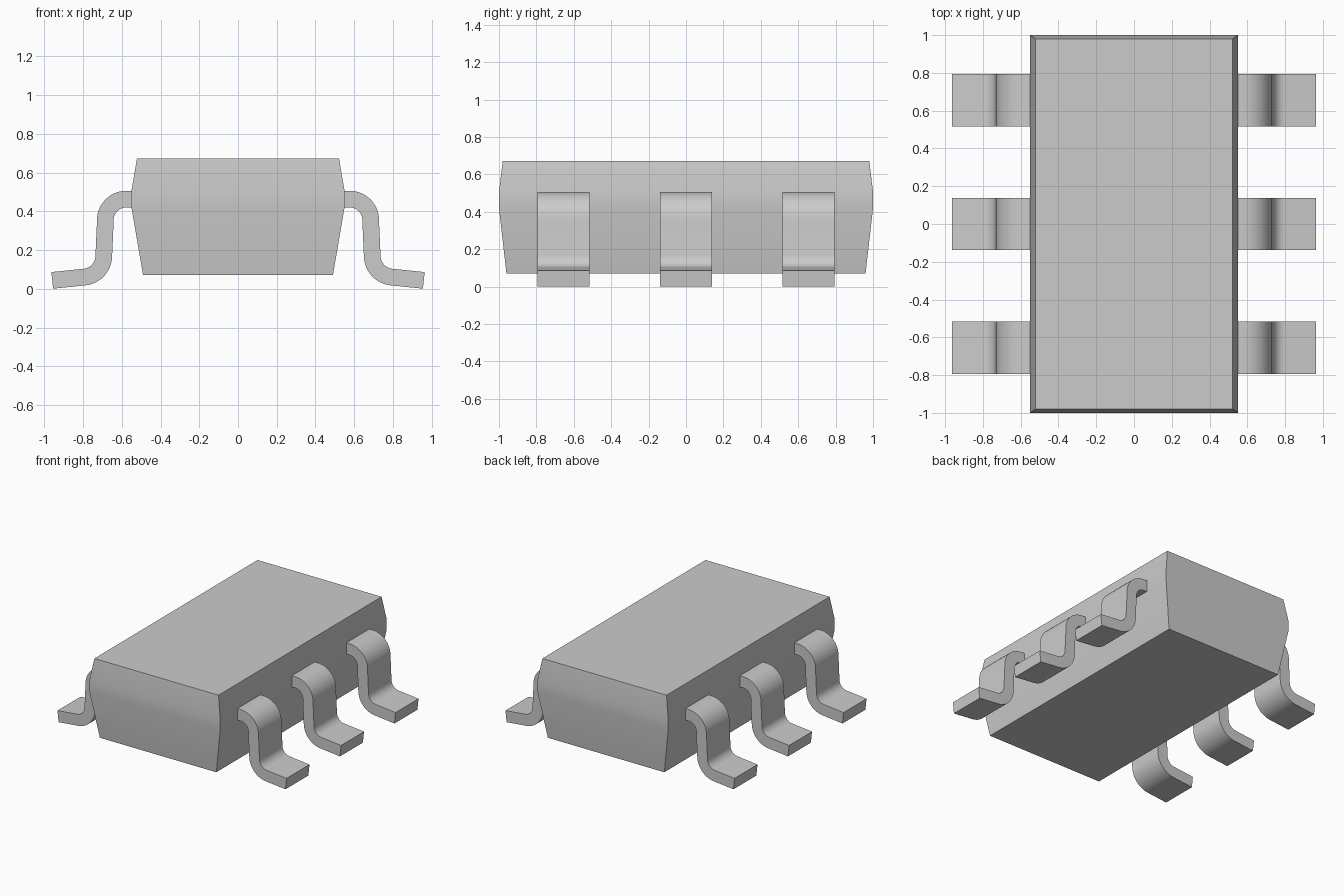
import bpy, bmesh
from math import radians, cos, sin
from mathutils import Vector

cube = bpy.data.objects.get("Cube")
if cube:
    bpy.data.objects.remove(cube, do_unlink=True)

GREY = (0.6, 0.6, 0.6, 1)
mat = bpy.data.materials.new("plain grey")
mat.use_nodes = True
mat.diffuse_color = GREY
mat.node_tree.nodes["Principled BSDF"].inputs["Base Color"].default_value = GREY


def finish(bm, name):
    bmesh.ops.recalc_face_normals(bm, faces=bm.faces)
    mesh = bpy.data.meshes.new(name)
    bm.to_mesh(mesh)
    bm.free()
    mesh.materials.append(mat)
    obj = bpy.data.objects.new(name, mesh)
    bpy.context.collection.objects.link(obj)
    bpy.ops.object.select_all(action='DESELECT')
    obj.select_set(True)
    bpy.context.view_layer.objects.active = obj
    bpy.ops.object.shade_smooth_by_angle(angle=radians(30))
    return obj


# Body: stacked rectangles, widest at the belt where the leads emerge
def build_body():
    bm = bmesh.new()
    rings = []
    for x, y, z in [(0.49, 0.96, 0.07), (0.55, 1.0, 0.42), (0.55, 1.0, 0.505), (0.522, 0.98, 0.672)]:
        rings.append([bm.verts.new((sx * x, sy * y, z))
                      for sx, sy in ((-1, -1), (1, -1), (1, 1), (-1, 1))])
    for a, b in zip(rings, rings[1:]):
        for i in range(4):
            j = (i + 1) % 4
            bm.faces.new((a[i], a[j], b[j], b[i]))
    bm.faces.new(rings[0])
    bm.faces.new(rings[-1])
    finish(bm, "body")


# Lead: constant-thickness S-shaped strip
THICK, WIDTH, STEPS = 0.086, 0.276, 12


def arc(cx, cz, r, start, end):
    angles = [radians(start + (end - start) * i / STEPS) for i in range(STEPS + 1)]
    return [Vector((cx + r * cos(a), cz + r * sin(a))) for a in angles]


centre_line = ([Vector((0.54, 0.463))]
               + arc(0.577, 0.355, 0.108, 90, -3)
               + arc(0.803, 0.17, 0.11, 183, 265)
               + [Vector((0.959, 0.0435))])


def build_lead(name, side, y):
    left, right = [], []
    last = len(centre_line) - 1
    for i, p in enumerate(centre_line):
        t = (centre_line[min(i + 1, last)] - centre_line[max(i - 1, 0)]).normalized()
        n = Vector((-t.y, t.x)) * THICK / 2
        left.append(p + n)
        right.append(p - n)
    bm = bmesh.new()
    outline = [bm.verts.new((side * p.x, y - WIDTH / 2, p.y)) for p in left + right[::-1]]
    face = bm.faces.new(outline)
    extruded = bmesh.ops.extrude_face_region(bm, geom=[face], use_keep_orig=True)
    moved = [v for v in extruded["geom"] if isinstance(v, bmesh.types.BMVert)]
    bmesh.ops.translate(bm, verts=moved, vec=(0, WIDTH, 0))
    finish(bm, name)


build_body()
for side, side_name in ((1, "left"), (-1, "right")):
    for y, place in ((-0.655, "front"), (0, "middle"), (0.655, "back")):
        build_lead(f"{side_name}_{place}_lead", side, y)
